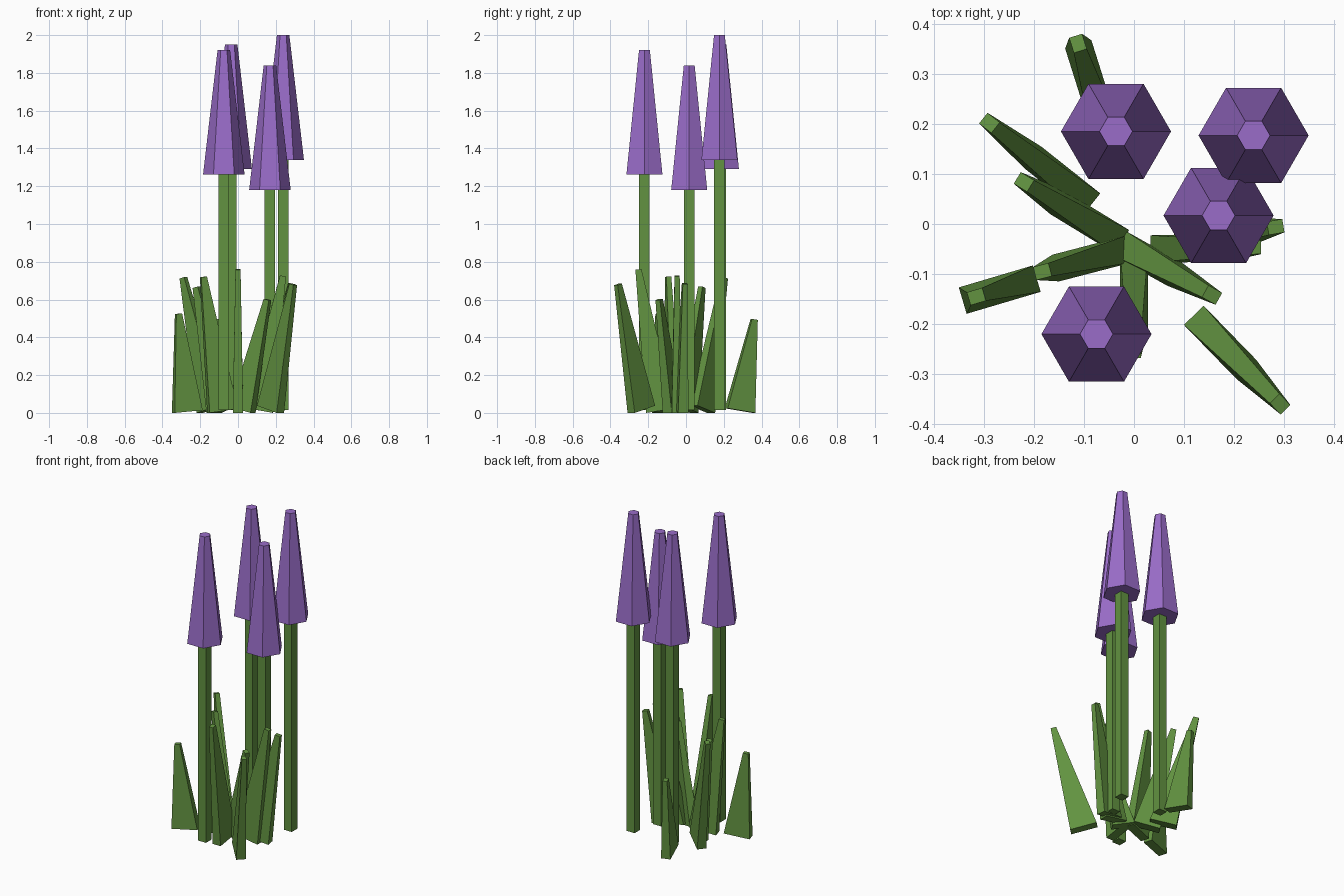
import bpy, math
from mathutils import Vector

if "Cube" in bpy.data.objects:
    bpy.data.objects.remove(bpy.data.objects["Cube"])


def material(name, color):
    m = bpy.data.materials.new(name)
    m.diffuse_color = (*color, 1)
    m.use_nodes = True
    m.node_tree.nodes["Principled BSDF"].inputs["Base Color"].default_value = m.diffuse_color
    return m


green = material("leaf_green", (0.122, 0.29, 0.052))
purple = material("petal_purple", (0.32, 0.15, 0.58))


def frustum(name, base, tip, mat):
    """Closed solid between two four-cornered loops."""
    faces = [(3, 2, 1, 0), (4, 5, 6, 7)]
    faces += [(i, (i + 1) % 4, (i + 1) % 4 + 4, i + 4) for i in range(4)]
    mesh = bpy.data.meshes.new(name)
    mesh.from_pydata(base + tip, [], faces)
    mesh.materials.append(mat)
    bpy.context.collection.objects.link(bpy.data.objects.new(name, mesh))


def rect(center, u, v, a, b):
    return [center + u * a * s + v * b * t
            for s, t in ((-1, -1), (1, -1), (1, 1), (-1, 1))]


def blade(inner, tip, height, depth=0.155):
    """Leaf that leans outward, its base and tip square to its axis."""
    heading = Vector((tip[0] - inner[0], tip[1] - inner[1], 0)).normalized()
    base = Vector((*inner, 0)) + heading * depth * 0.48
    top = Vector((*tip, height - 0.005))
    axis = (top - base).normalized()
    side = Vector((0, 0, 1)).cross(heading)
    out = side.cross(axis).normalized()
    base.z = abs(out.z) * depth / 2
    frustum("leaf", rect(base, out, side, depth / 2, 0.0275),
            rect(top, out, side, 0.016, 0.0135), green)


# Leaves: inner base edge, tip, tip height
for args in [
    ((-0.066, 0.215), (-0.112, 0.361), 0.50),
    ((-0.197, -0.110), (-0.315, -0.145), 0.53),
    ((-0.030, -0.038), (0.156, -0.142), 0.605, 0.13),
    ((0.120, -0.183), (0.292, -0.360), 0.685),
    ((-0.085, 0.040), (-0.289, 0.202), 0.72),
    ((-0.025, -0.035), (-0.220, 0.084), 0.67),
    ((-0.010, -0.050), (-0.183, -0.095), 0.725),
    ((0.0, -0.060), (0.0, -0.252), 0.765),
    ((0.085, -0.040), (0.283, -0.006), 0.69),
    ((0.035, -0.050), (0.238, -0.047), 0.73),
]:
    blade(*args)

# Flowers: six-sided tapering heads on square stems
X, Y = Vector((1, 0, 0)), Vector((0, 1, 0))
for x, y, top in [(-0.036, 0.185, 1.95), (0.239, 0.177, 2.0),
                  (0.169, 0.017, 1.84), (-0.075, -0.22, 1.922)]:
    low = top - 0.66
    frustum("stem", rect(Vector((x, y, 0.015)), X, Y, 0.0275, 0.0275),
            rect(Vector((x, y, low + 0.1)), X, Y, 0.0275, 0.0275), green)
    bpy.ops.mesh.primitive_cone_add(vertices=6, radius1=0.11, radius2=0.033,
                                    depth=0.66, location=(x, y, low + 0.33),
                                    rotation=(0, 0, math.radians(30)))
    head = bpy.context.object
    head.name = "flower_head"
    head.data.materials.append(purple)
